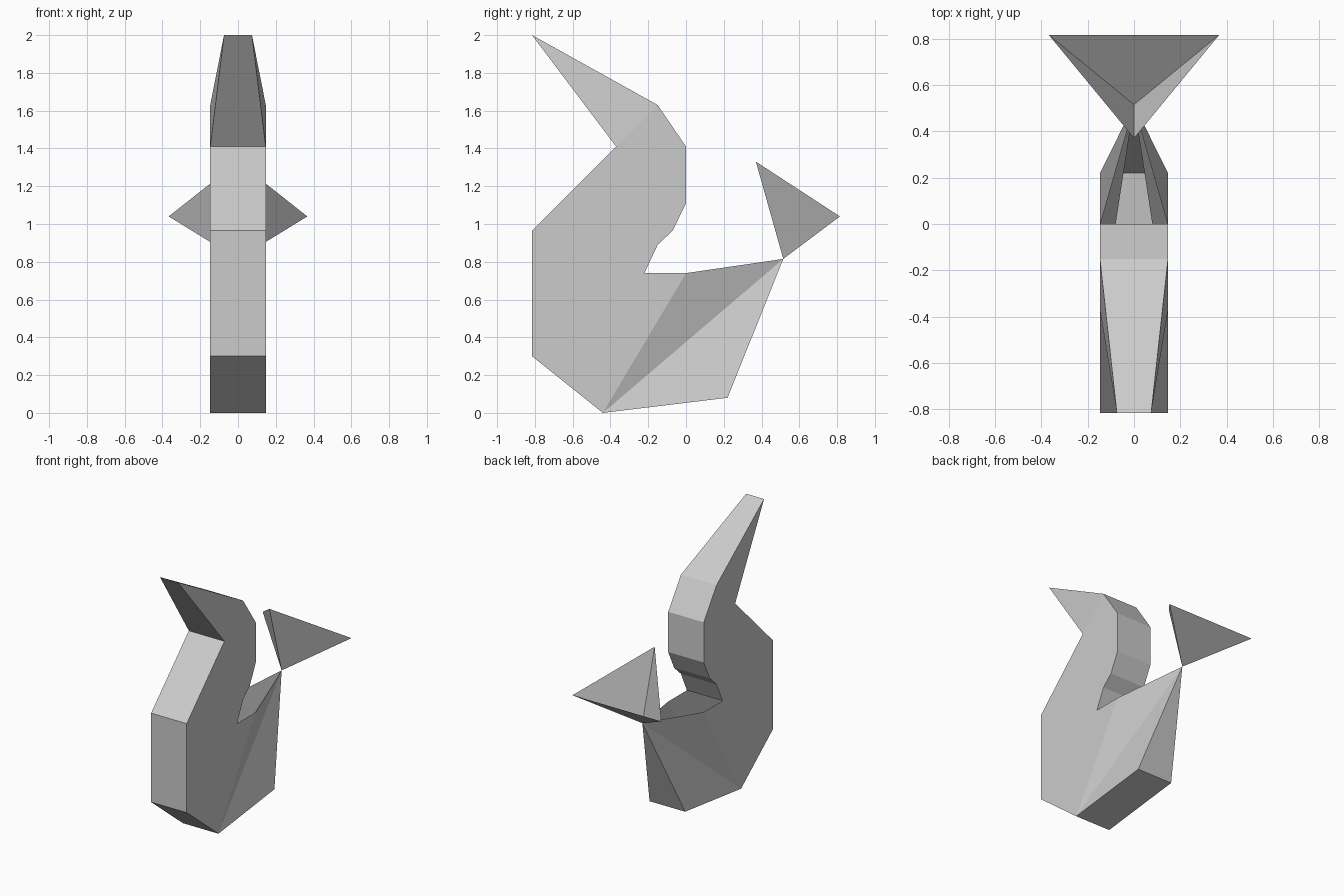
import bpy
import bmesh

if "Cube" in bpy.data.objects:
    bpy.data.objects.remove(bpy.data.objects["Cube"])

W = 0.147  # half width of the folded body


def make_object(name, bm):
    bmesh.ops.remove_doubles(bm, verts=bm.verts[:], dist=0.0005)
    bmesh.ops.recalc_face_normals(bm, faces=bm.faces[:])
    mesh = bpy.data.meshes.new(name)
    bm.to_mesh(mesh)
    bm.free()
    obj = bpy.data.objects.new(name, mesh)
    bpy.context.collection.objects.link(obj)
    return obj


# Body outline as (y, z, half width), from the tail root round to the back hollow
outline = [
    (0.515, 0.815, 0.0),    # 0 tail root
    (0.22, 0.08, W),        # 1 rear base
    (-0.44, 0.0, W),        # 2 front base
    (-0.815, 0.30, W),      # 3 belly
    (-0.815, 0.965, W),     # 4 chest
    (-0.37, 1.41, W),       # 5 throat
    (-0.815, 2.0, 0.074),   # 6 tip of head
    (-0.15, 1.63, W),       # 7 crown
    (0.0, 1.41, W),         # 8 nape
    (0.0, 1.11, W),         # 9
    (-0.07, 0.965, W),      # 10
    (-0.15, 0.89, W),       # 11
    (-0.22, 0.74, W),       # 12 hollow
    (0.0, 0.74, W),         # 13 rim of the open back
]
side_faces = [
    (2, 3, 4, 5, 7, 8, 9, 10, 11, 12, 13),  # flat flank
    (5, 6, 7),                              # head
    (2, 13, 0),                             # upper tail fold
    (1, 2, 0),                              # lower tail fold
]

bm = bmesh.new()
left = [bm.verts.new((-w, y, z)) for y, z, w in outline]
right = [left[0]] + [bm.verts.new((w, y, z)) for y, z, w in outline[1:]]
for face in side_faces:
    bm.faces.new([left[i] for i in face])
    bm.faces.new([right[i] for i in reversed(face)])

# Strip joining both sides; the back between hollow and tail root stays open
bm.faces.new((left[0], left[1], right[1]))
for i in range(1, 12):
    bm.faces.new((left[i], left[i + 1], right[i + 1], right[i]))
make_object("folded_body", bm)

# Tail fan: three-sided pocket, open towards the top and back
bm = bmesh.new()
root = bm.verts.new((0, 0.515, 0.815))
top = bm.verts.new((0, 0.37, 1.33))
corners = [bm.verts.new((s * 0.367, 0.815, 1.04)) for s in (-1, 1)]
bm.faces.new((root, top, corners[0]))
bm.faces.new((root, corners[1], top))
bm.faces.new((root, corners[0], corners[1]))
make_object("tail_fan", bm)
